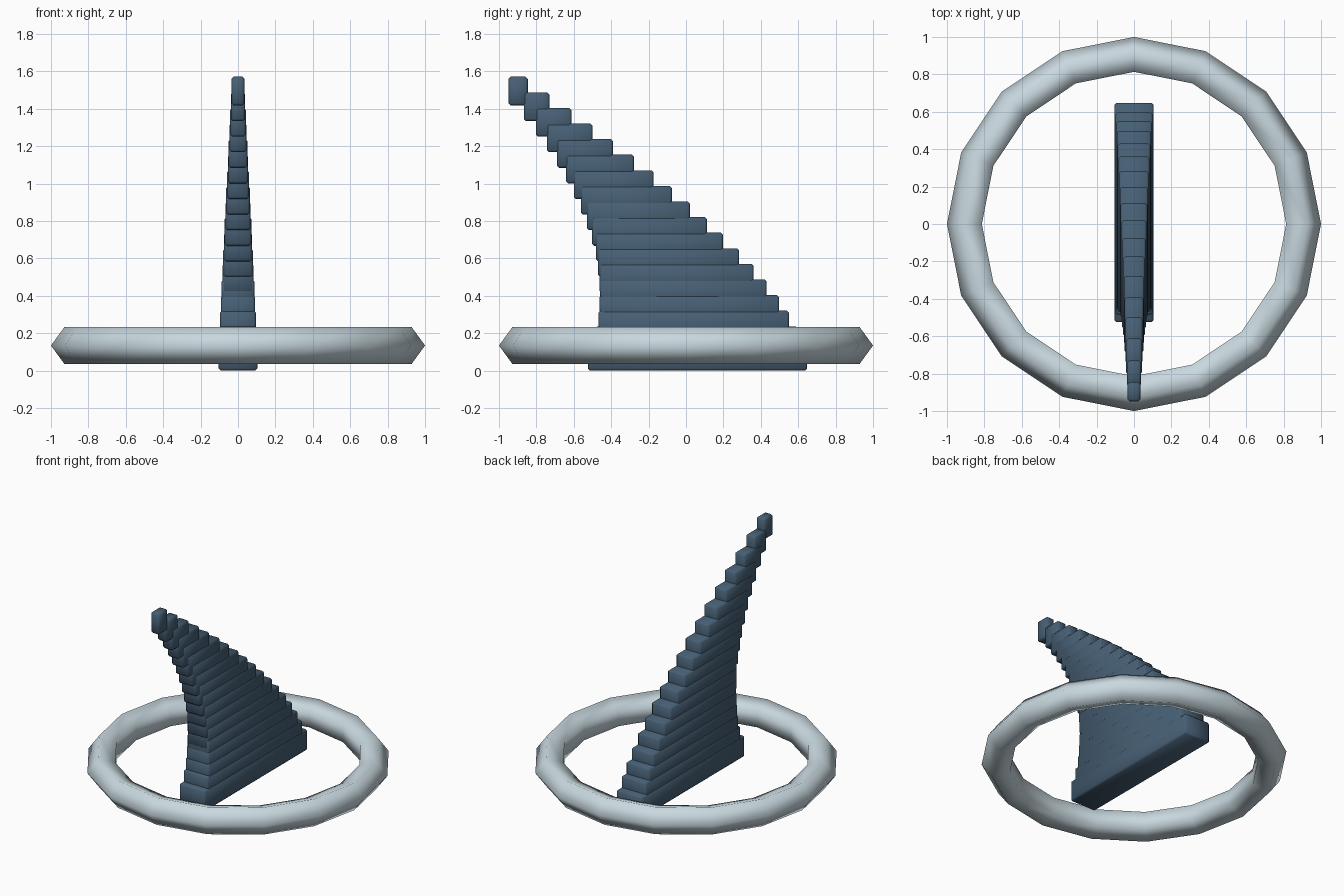
import bpy, bmesh
from math import sin, cos, pi

if "Cube" in bpy.data.objects:
    bpy.data.objects.remove(bpy.data.objects["Cube"])


def material(name, rgb):
    m = bpy.data.materials.new(name)
    m.diffuse_color = (*rgb, 1)
    m.use_nodes = True
    m.node_tree.nodes["Principled BSDF"].inputs["Base Color"].default_value = m.diffuse_color
    return m


slate = material("slate blue", (0.062, 0.115, 0.175))
foam = material("pale foam", (0.58, 0.69, 0.74))


def finish(name, bm, mat):
    bmesh.ops.recalc_face_normals(bm, faces=bm.faces)
    for f in bm.faces:
        f.smooth = True
    me = bpy.data.meshes.new(name)
    bm.to_mesh(me)
    bm.free()
    me.materials.append(mat)
    ob = bpy.data.objects.new(name, me)
    bpy.context.collection.objects.link(ob)
    return ob


# Foam ring: 16 sides around, five-sided section with a point facing outward
R, r, Z, N, M = 0.897, 0.103, 0.134, 16, 5
bm = bmesh.new()
rings = []
for i in range(N):
    a = 2 * pi * i / N
    row = []
    for j in range(M):
        b = 2 * pi * j / M
        d = R + r * cos(b)
        row.append(bm.verts.new((d * cos(a), d * sin(a), Z + r * sin(b))))
    rings.append(row)
for i in range(N):
    p, q = rings[i], rings[(i + 1) % N]
    for j in range(M):
        k = (j + 1) % M
        bm.faces.new((p[j], q[j], q[k], p[k]))
finish("foam_ring", bm, foam)

# Fin: overlapping slabs, front and back edge of each from bottom to tip
front = [-.525, -.485, -.468, -.462, -.46, -.463, -.471, -.482, -.503,
         -.53, -.562, -.60, -.642, -.69, -.744, -.803, -.867, -.948]
back = [.648, .597, .551, .498, .431, .361, .284, .198, .112,
        .021, -.075, -.174, -.278, -.391, -.50, -.613, -.731, -.846]
height, step = 0.153, 0.0834
for n, (y0, y1) in enumerate(zip(front, back)):
    half = 0.104 - 0.070 * n / 17
    bm = bmesh.new()
    bmesh.ops.create_cube(bm, size=1)
    for v in bm.verts:
        v.co = (v.co.x * 2 * half,
                (y0 + y1) / 2 + v.co.y * (y1 - y0),
                n * step + (v.co.z + 0.5) * height)
    bmesh.ops.bevel(bm, geom=bm.edges[:], offset=0.011, segments=1,
                    profile=0.5, affect='EDGES')
    finish(f"fin_slab_{n + 1}", bm, slate)
